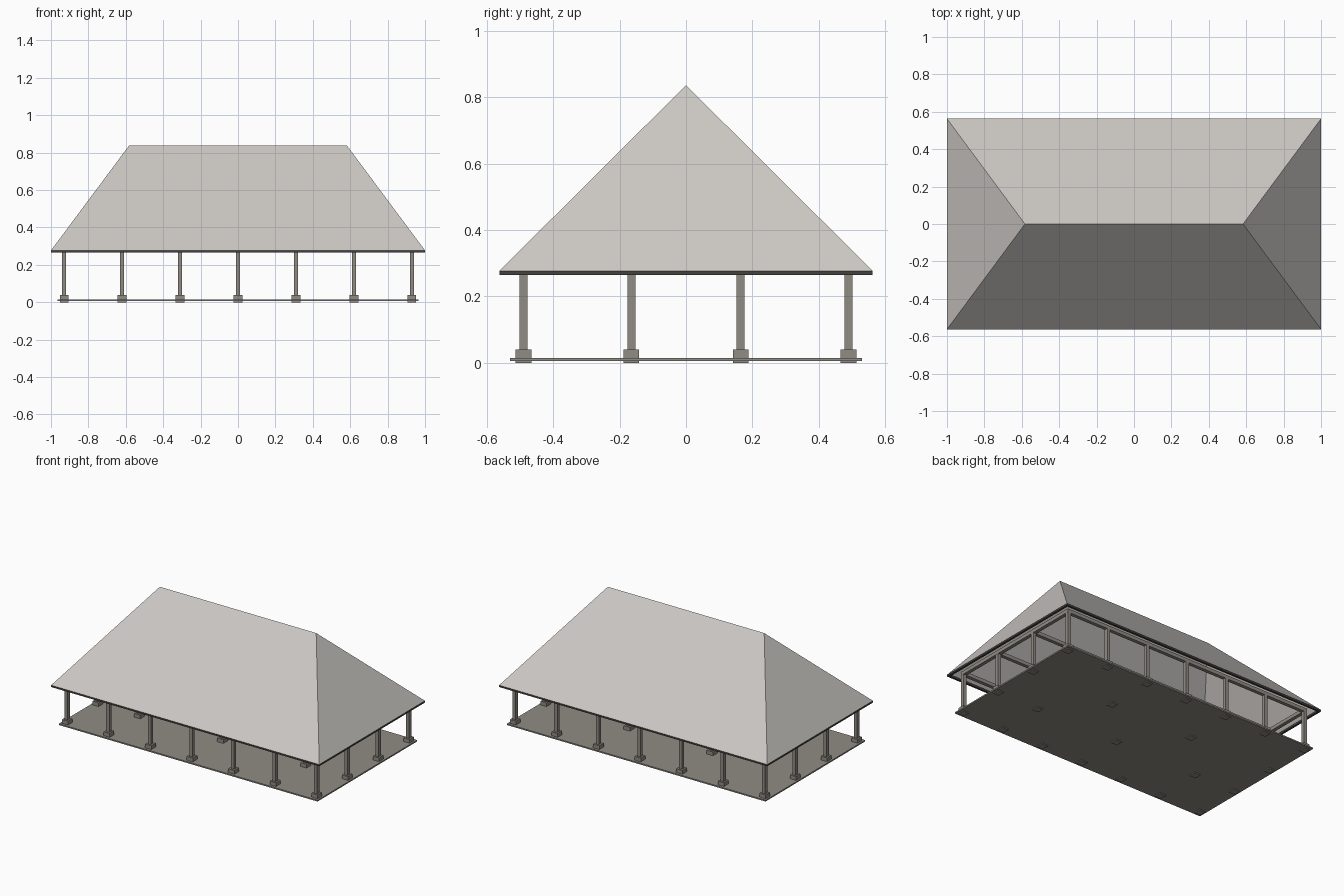
import bpy
import bmesh
from mathutils import Matrix, Vector

if "Cube" in bpy.data.objects:
    bpy.data.objects.remove(bpy.data.objects["Cube"], do_unlink=True)


def make_material(name, r, g, b):
    mat = bpy.data.materials.new(name)
    mat.use_nodes = True
    mat.diffuse_color = (r, g, b, 1)
    mat.node_tree.nodes["Principled BSDF"].inputs["Base Color"].default_value = (r, g, b, 1)
    return mat


roof_grey = make_material("pale roof grey", 0.60, 0.575, 0.55)
timber = make_material("warm timber grey", 0.28, 0.26, 0.23)
dark_trim = make_material("dark trim", 0.055, 0.052, 0.048)


def finish(name, bm, mat):
    mesh = bpy.data.meshes.new(name)
    bmesh.ops.recalc_face_normals(bm, faces=bm.faces)
    bm.to_mesh(mesh)
    bm.free()
    mesh.materials.append(mat)
    obj = bpy.data.objects.new(name, mesh)
    bpy.context.collection.objects.link(obj)
    return obj


def box(name, mat, x, y, low, high, width, depth):
    bm = bmesh.new()
    place = Matrix.Translation((x, y, (low + high) / 2))
    bmesh.ops.create_cube(bm, size=1, matrix=place @ Matrix.Diagonal((width, depth, high - low, 1)))
    return finish(name, bm, mat)


# Main measurements
HALF_X, HALF_Y = 1.0, 0.563
EAVE, RIDGE, RIDGE_X = 0.277, 0.837, 0.583
POST_TOP = 0.266
STEP_X = 0.31
ROWS = (-0.49, -0.165, 0.165, 0.49)
END_X = 3 * STEP_X

# Floor slab
box("floor", timber, 0, 0, 0.006, 0.015, 1.93, 1.062)

# Posts on footings: full outer rows, staggered inner rows
columns = {
    ROWS[0]: range(-3, 4),
    ROWS[1]: (-3, -2, 0, 2, 3),
    ROWS[2]: (-3, -1, 1, 3),
    ROWS[3]: range(-3, 4),
}
for y, steps in columns.items():
    for i in steps:
        box("footing", timber, i * STEP_X, y, 0, 0.04, 0.046, 0.048)
        box("post", timber, i * STEP_X, y, 0.04, POST_TOP, 0.023, 0.024)

# Beams resting on the posts
for y in ROWS:
    box("long_beam", timber, 0, y, POST_TOP, 0.29, 2 * END_X + 0.024, 0.024)
for side in (-1, 1):
    box("end_beam", timber, side * END_X, 0, POST_TOP, 0.29, 0.024, 2 * ROWS[3])

# Eave trim
TRIM = 0.014
for side in (-1, 1):
    box("long_eave_trim", dark_trim, 0, side * (HALF_Y - TRIM / 2), 0.265, EAVE, 2 * HALF_X, TRIM)
    box("end_eave_trim", dark_trim, side * (HALF_X - TRIM / 2), 0, 0.265, EAVE,
        TRIM, 2 * (HALF_Y - TRIM))

# Hipped roof, hollow underneath
bm = bmesh.new()
corners = [bm.verts.new((sx * HALF_X, sy * HALF_Y, EAVE))
           for sx, sy in ((-1, -1), (1, -1), (1, 1), (-1, 1))]
left, right = (bm.verts.new(Vector((s * RIDGE_X, 0, RIDGE))) for s in (-1, 1))
a, b, c, d = corners
for face in ((a, b, right, left), (b, c, right), (c, d, left, right), (d, a, left)):
    bm.faces.new(face)
roof = finish("roof", bm, roof_grey)
shell = roof.modifiers.new("thickness", 'SOLIDIFY')
shell.thickness = 0.008
shell.offset = -1
